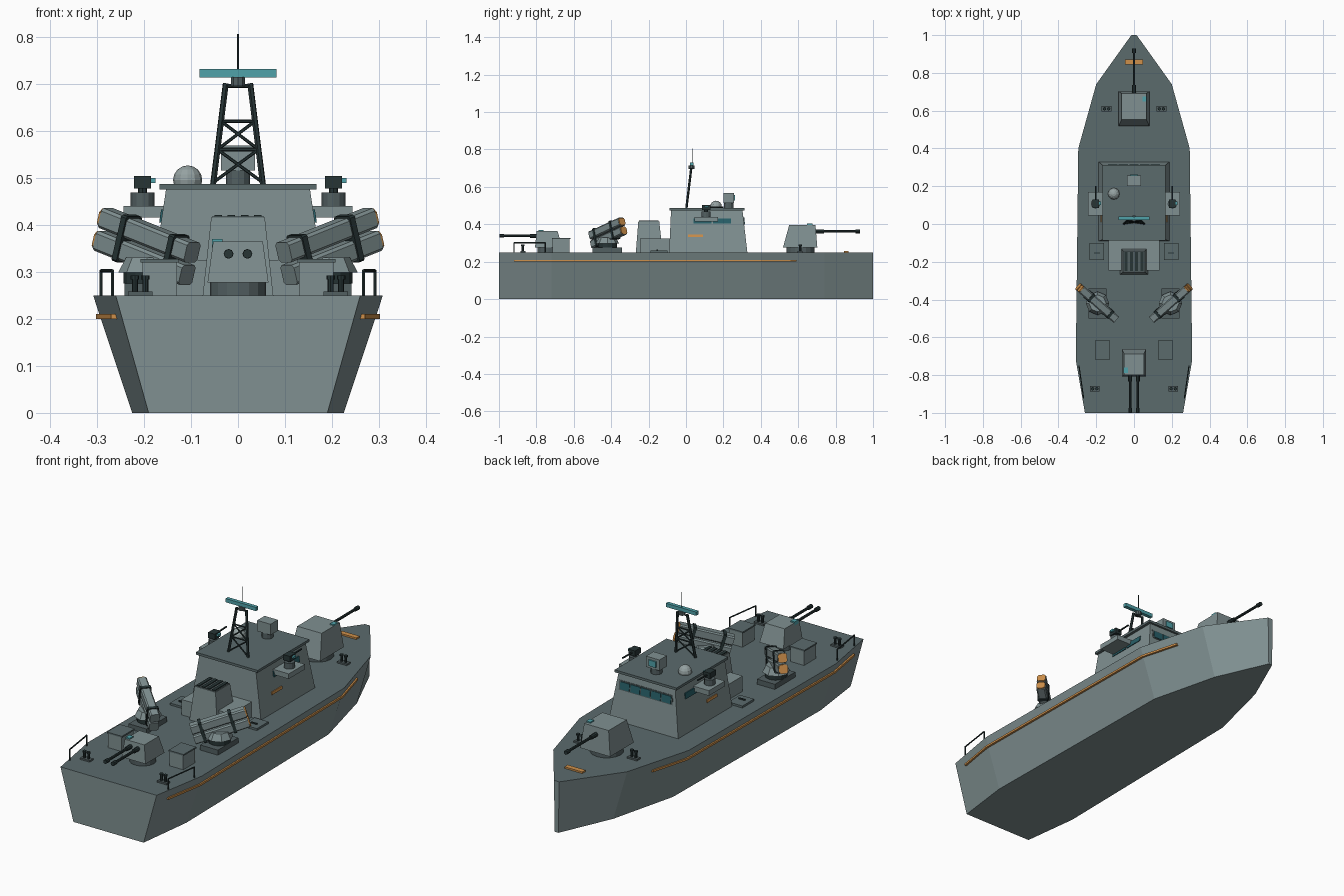
import bpy, bmesh, math
from mathutils import Vector, Matrix

if "Cube" in bpy.data.objects:
    bpy.data.objects.remove(bpy.data.objects["Cube"])


def mat(name, rgb):
    m = bpy.data.materials.new(name)
    m.diffuse_color = (*rgb, 1)
    m.use_nodes = True
    m.node_tree.nodes["Principled BSDF"].inputs["Base Color"].default_value = m.diffuse_color
    return m


GREY = mat("hull grey", (0.215, 0.28, 0.285))
DECK = mat("deck grey", (0.105, 0.147, 0.152))
MID = mat("machinery grey", (0.085, 0.115, 0.12))
DARK = mat("gunmetal", (0.02, 0.035, 0.036))
TEAL = mat("sensor teal", (0.08, 0.36, 0.40))
GLASS = mat("window glass", (0.02, 0.115, 0.14))
ORANGE = mat("marking orange", (0.62, 0.28, 0.07))
PALE = mat("dome grey", (0.30, 0.36, 0.36))


def make(name, bm, m):
    bmesh.ops.recalc_face_normals(bm, faces=bm.faces)
    me = bpy.data.meshes.new(name)
    bm.to_mesh(me)
    bm.free()
    ob = bpy.data.objects.new(name, me)
    bpy.context.collection.objects.link(ob)
    me.materials.append(m)
    return ob


def loft(name, rings, m):
    """Solid through rings with equal point counts, capped at both ends."""
    bm = bmesh.new()
    vs = [[bm.verts.new(p) for p in r] for r in rings]
    n = len(vs[0])
    for a, b in zip(vs, vs[1:]):
        for i in range(n):
            bm.faces.new((a[i], a[(i + 1) % n], b[(i + 1) % n], b[i]))
    bm.faces.new(vs[0])
    bm.faces.new(vs[-1])
    return make(name, bm, m)


def rect(x0, x1, y0, y1, z):
    return [(x0, y0, z), (x1, y0, z), (x1, y1, z), (x0, y1, z)]


def box(name, x0, x1, y0, y1, z0, z1, m):
    return loft(name, [rect(x0, x1, y0, y1, z0), rect(x0, x1, y0, y1, z1)], m)


def rod(name, a, b, r, m, sides=8, r2=None):
    a, b = Vector(a), Vector(b)
    bm = bmesh.new()
    rot = (b - a).to_track_quat('Z', 'Y').to_matrix().to_4x4()
    bmesh.ops.create_cone(bm, cap_ends=True, segments=sides, radius1=r,
                          radius2=r if r2 is None else r2, depth=(b - a).length,
                          matrix=Matrix.Translation((a + b) / 2) @ rot)
    return make(name, bm, m)


# Hull: y, deck half width, keel half width
ST = [(-1, 0.26, 0.19), (-0.72, 0.308, 0.225), (0.4, 0.295, 0.21),
      (0.74, 0.2, 0.125), (1, 0.014, 0.01)]
hull = loft("hull", [[(-b, y, 0), (b, y, 0), (t, y, 0.25), (-t, y, 0.25)]
                     for y, t, b in ST], GREY)
hull.data.materials.append(DECK)
for p in hull.data.polygons:
    p.material_index = int(p.normal.z > 0.9)


def half_width(y, z):
    for (y0, t0, b0), (y1, t1, b1) in zip(ST, ST[1:]):
        if y <= y1:
            f = (y - y0) / (y1 - y0)
            t, b = t0 + f * (t1 - t0), b0 + f * (b1 - b0)
            return b + (t - b) * z / 0.25


# Orange rubbing strips
for s in (-1, 1):
    rings = []
    for y in (-0.92, -0.72, 0.4, 0.59):
        w = half_width(y, 0.205)
        rings.append([(s * (w - 0.006), y, 0.2), (s * (w + 0.009), y, 0.2),
                      (s * (w + 0.009), y, 0.21), (s * (w - 0.006), y, 0.21)])
    loft("side_strip", rings, ORANGE)
box("bow_marking", -0.048, 0.048, 0.845, 0.87, 0.245, 0.258, ORANGE)

# Wheelhouse: bottom and top rectangles give the sloped walls
loft("wheelhouse", [rect(-0.187, 0.187, -0.09, 0.328, 0.25),
                    rect(-0.153, 0.153, -0.08, 0.302, 0.475)], GREY)
box("wheelhouse_roof", -0.167, 0.167, -0.087, 0.312, 0.475, 0.487, DECK)


def wall_x(z):
    return 0.187 - 0.034 * (z - 0.25) / 0.225


def wall_y(z):
    return 0.328 - 0.026 * (z - 0.25) / 0.225


def side_plate(name, s, y0, y1, z0, z1, m):
    loft(name, [[(s * (wall_x(z) + d), y, z) for y, z in
                 ((y0, z0), (y1, z0), (y1, z1), (y0, z1))] for d in (-0.002, 0.004)], m)


def front_plate(name, x0, x1, z0, z1, m, d1):
    loft(name, [[(x, wall_y(z) + d, z) for x, z in
                 ((x0, z0), (x1, z0), (x1, z1), (x0, z1))] for d in (-0.002, d1)], m)


front_plate("window_band", -0.145, 0.145, 0.397, 0.442, MID, 0.002)
for i in range(5):
    x = -0.112 + i * 0.056
    front_plate("front_window", x - 0.025, x + 0.025, 0.402, 0.437, GLASS, 0.005)
for s in (-1, 1):
    side_plate("side_window", s, 0.04, 0.135, 0.405, 0.432, GLASS)
    side_plate("side_window", s, 0.145, 0.24, 0.405, 0.432, GLASS)
    side_plate("side_marking", s, 0.01, 0.09, 0.333, 0.346, ORANGE)

# Bridge wings with machine guns
for s in (-1, 1):
    c = s * 0.203
    box("bridge_wing", *sorted((s * 0.15, s * 0.243)), 0.045, 0.17, 0.415, 0.44, GREY)
    rod("wing_pedestal", (c, 0.107, 0.44), (c, 0.107, 0.468), 0.025, MID, 12)
    rod("wing_pivot", (c, 0.107, 0.465), (c, 0.107, 0.48), 0.01, DARK)
    box("wing_gun", c - 0.018, c + 0.018, 0.085, 0.13, 0.477, 0.504, DARK)
    rod("wing_gun_barrel", (c, 0.12, 0.49), (c, 0.2, 0.492), 0.004, DARK)
    box("wing_gun_sight", c + 0.018, c + 0.028, 0.1, 0.12, 0.489, 0.499, TEAL)

# Roof equipment
rod("dome_base", (-0.107, 0.16, 0.485), (-0.107, 0.16, 0.495), 0.026, GREY, 12)
bm = bmesh.new()
bmesh.ops.create_uvsphere(bm, u_segments=12, v_segments=8, radius=0.031,
                          matrix=Matrix.Translation((-0.107, 0.16, 0.495)))
make("radar_dome", bm, PALE)
rod("director_pedestal", (0, 0.228, 0.485), (0, 0.228, 0.518), 0.026, MID, 12)
box("director_head", -0.036, 0.036, 0.2, 0.257, 0.515, 0.568, GREY)
box("director_lens", -0.02, 0.02, 0.255, 0.263, 0.527, 0.556, TEAL)


# Lattice mast leaning forward
def mast(s, z):
    f = (z - 0.485) / 0.215
    return (s * (0.053 - 0.027 * f), 0.002 + 0.026 * f, z)


for s in (-1, 1):
    rod("mast_leg", mast(s, 0.483), mast(s, 0.7), 0.0065, DARK, 6)
    for z0, z1 in ((0.49, 0.56), (0.56, 0.62)):
        rod("mast_brace", mast(s, z0), mast(-s, z1), 0.0035, DARK, 6)
for z in (0.56, 0.62, 0.695):
    rod("mast_rung", mast(-1, z), mast(1, z), 0.004, DARK, 6)
rod("mast_head", (0, 0.03, 0.695), (0, 0.03, 0.714), 0.016, MID, 10)
box("search_radar", -0.082, 0.082, 0.021, 0.039, 0.713, 0.731, TEAL)
rod("whip_antenna", (0, 0.033, 0.73), (0, 0.033, 0.805), 0.002, DARK, 6)

# Engine casing and funnel
box("engine_casing", -0.135, 0.135, -0.245, -0.085, 0.25, 0.325, GREY)
loft("funnel", [rect(-0.075, 0.075, -0.268, -0.125, 0.25),
                rect(-0.057, 0.057, -0.255, -0.143, 0.415)], GREY)
box("funnel_grille", -0.055, 0.055, -0.252, -0.146, 0.412, 0.417, MID)
for i in range(4):
    x = -0.042 + i * 0.028
    box("funnel_slat", x - 0.008, x + 0.008, -0.25, -0.148, 0.415, 0.421, DARK)


# Gun turrets: d = +1 faces the bow, -1 the stern
def turret(name, y, d, k, z1, guns, gz, tip):
    def ring(xh, back, front, z):
        return [(-xh, y + d * back, z), (xh, y + d * back, z),
                (xh, y + d * front, z), (-xh, y + d * front, z)]
    rod(name + "_ring", (0, y, 0.25), (0, y, 0.28), 0.075 * k, MID, 16)
    loft(name + "_house", [ring(0.081 * k, -0.093 * k, 0.09 * k, 0.277),
                           ring(0.066 * k, -0.06 * k, 0.08 * k, z1)], GREY)
    for x in guns:
        rod(name + "_sleeve", (x, y + d * 0.07 * k, gz), (x, y + d * 0.125 * k, gz),
            0.0105, DARK)
        rod(name + "_barrel", (x, y + d * 0.07 * k, gz), (x, tip, gz), 0.0065, DARK)
        rod(name + "_muzzle", (x, tip - d * 0.025, gz), (x, tip, gz), 0.01, DARK)
    sx = d * 0.055 * k
    box(name + "_sight", sx - 0.011, sx + 0.011, y + d * 0.05 * k - 0.014,
        y + d * 0.05 * k + 0.014, z1 - 0.012, z1 + 0.006, TEAL)


turret("bow_gun", 0.612, 1, 1.0, 0.397, (0,), 0.362, 0.93)
turret("stern_gun", -0.735, -1, 0.8, 0.364, (-0.02, 0.02), 0.338, -0.998)


# Missile launchers, turned outward and tilted up
def launcher(s):
    c = Vector((s * 0.193, -0.42, 0))
    box("launcher_pad", c.x - 0.048, c.x + 0.048, -0.5, -0.342, 0.25, 0.275, MID)
    rod("launcher_turntable", c + Vector((0, 0, 0.275)), c + Vector((0, 0, 0.3)),
        0.05, DARK, 12)
    rod("launcher_mount", c + Vector((0, 0, 0.298)), c + Vector((0, 0, 0.33)),
        0.062, GREY, 8, 0.045)
    fwd = Vector((s * 0.19, 0.165, 0.076)).normalized()
    side = fwd.cross(Vector((0, 0, 1))).normalized()
    up = side.cross(fwd)
    mid = c + Vector((0, 0, 0.353))

    def section(t, w, h, off, ch):
        pts = [(w - ch, -h), (w, ch - h), (w, h - ch), (w - ch, h),
               (ch - w, h), (-w, h - ch), (-w, ch - h), (ch - w, -h)]
        return [mid + fwd * t + side * a + up * (b + off) for a, b in pts]

    for off in (-0.025, 0.025):
        loft("missile_tube", [section(t, 0.022, 0.022, off, 0.006)
                              for t in (-0.125, 0.128)], GREY)
        loft("tube_cap", [section(t, 0.02, 0.02, off, 0.008)
                          for t in (0.126, 0.134)], ORANGE)
    for t in (-0.08, 0.06):
        loft("tube_clamp", [section(t + e, 0.026, 0.051, 0, 0.004)
                            for e in (-0.007, 0.007)], DARK)


for s in (-1, 1):
    launcher(s)

    # Aft lockers and deck hatches
    box("aft_locker", *sorted((s * 0.13, s * 0.203)), -0.713, -0.622, 0.25, 0.32, GREY)
    box("locker_lid", *sorted((s * 0.126, s * 0.207)), -0.717, -0.618, 0.32, 0.327, DECK)
    box("deck_hatch", *sorted((s * 0.16, s * 0.235)), -0.19, -0.1, 0.248, 0.26, DECK)
    box("hatch_handle", s * 0.195 - 0.016, s * 0.195 + 0.016, -0.157, -0.151,
        0.26, 0.266, DARK)

    # Mooring bollards
    for x, y in ((0.145, 0.61), (0.208, -0.872)):
        box("bollard_plate", s * x - 0.026, s * x + 0.026, y - 0.014, y + 0.014,
            0.248, 0.258, MID)
        for e in (-0.011, 0.011):
            rod("bollard_post", (s * x + e, y, 0.255), (s * x + e, y, 0.287), 0.0065, DARK)
            rod("bollard_head", (s * x + e, y, 0.284), (s * x + e, y, 0.292), 0.009, DARK)

    # Stern railings
    a, b = Vector((s * 0.267, -0.92, 0.25)), Vector((s * 0.291, -0.752, 0.25))
    h = Vector((0, 0, 0.052))
    for p, q in ((a, a + h), (b, b + h), (a + h, b + h)):
        rod("stern_railing", p, q, 0.0035, DARK, 6)
